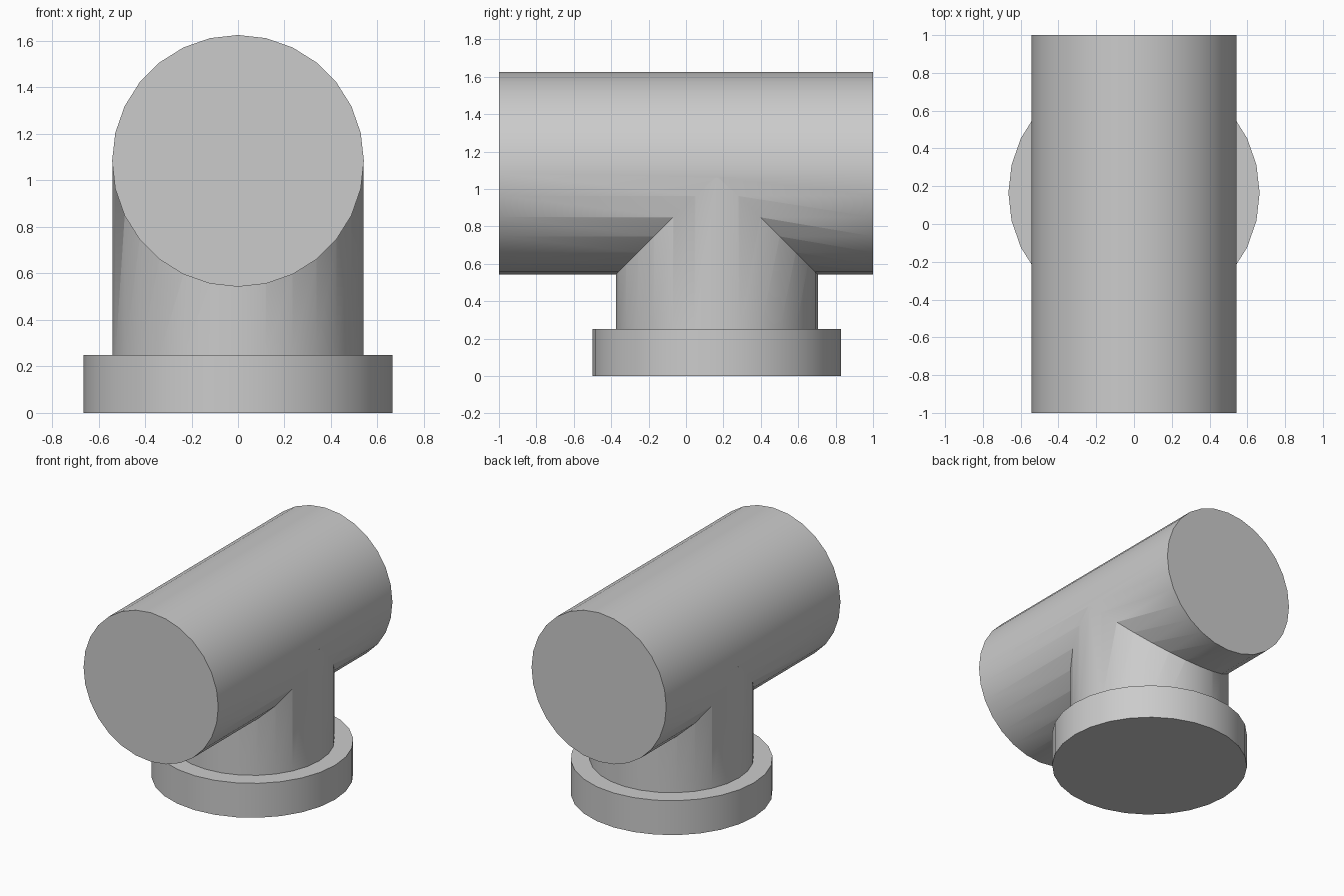
import bpy
import math

old = bpy.data.objects.get("Cube")
if old:
    bpy.data.objects.remove(old, do_unlink=True)

SIDES = 28
PIPE_R = 0.5415
PIPE_Z = 1.084
BRANCH_Y = 0.165

grey = bpy.data.materials.new("plain grey")
grey.use_nodes = True
colour = (0.6, 0.6, 0.6, 1)
grey.diffuse_color = colour
grey.node_tree.nodes["Principled BSDF"].inputs["Base Color"].default_value = colour


def cylinder(name, radius, depth, location, tilt=0):
    bpy.ops.mesh.primitive_cylinder_add(
        vertices=SIDES, radius=radius, depth=depth,
        location=location, rotation=(tilt, 0, 0))
    obj = bpy.context.object
    obj.name = name
    bpy.ops.object.transform_apply(location=True, rotation=True, scale=True)
    obj.data.materials.append(grey)
    return obj


# Horizontal run, upright branch and the wide collar at its foot
pipe = cylinder("tee_pipe", PIPE_R, 2, (0, 0, PIPE_Z), math.pi / 2)
branch_top = 1.06
branch = cylinder("branch_pipe", PIPE_R - 0.001, branch_top - 0.1,
                  (0, BRANCH_Y, (branch_top + 0.1) / 2))
collar = cylinder("collar", 0.665, 0.25, (0, BRANCH_Y, 0.125))

# Join the three into one solid
for part in (branch, collar):
    mod = pipe.modifiers.new("join", "BOOLEAN")
    mod.operation = "UNION"
    mod.solver = "EXACT"
    mod.object = part
bpy.ops.object.select_all(action="DESELECT")
pipe.select_set(True)
bpy.context.view_layer.objects.active = pipe
for mod in list(pipe.modifiers):
    bpy.ops.object.modifier_apply(modifier=mod.name)
for part in (branch, collar):
    bpy.data.objects.remove(part, do_unlink=True)

# Smooth walls, crisp rims
bpy.ops.object.shade_smooth_by_angle(angle=math.radians(30))
